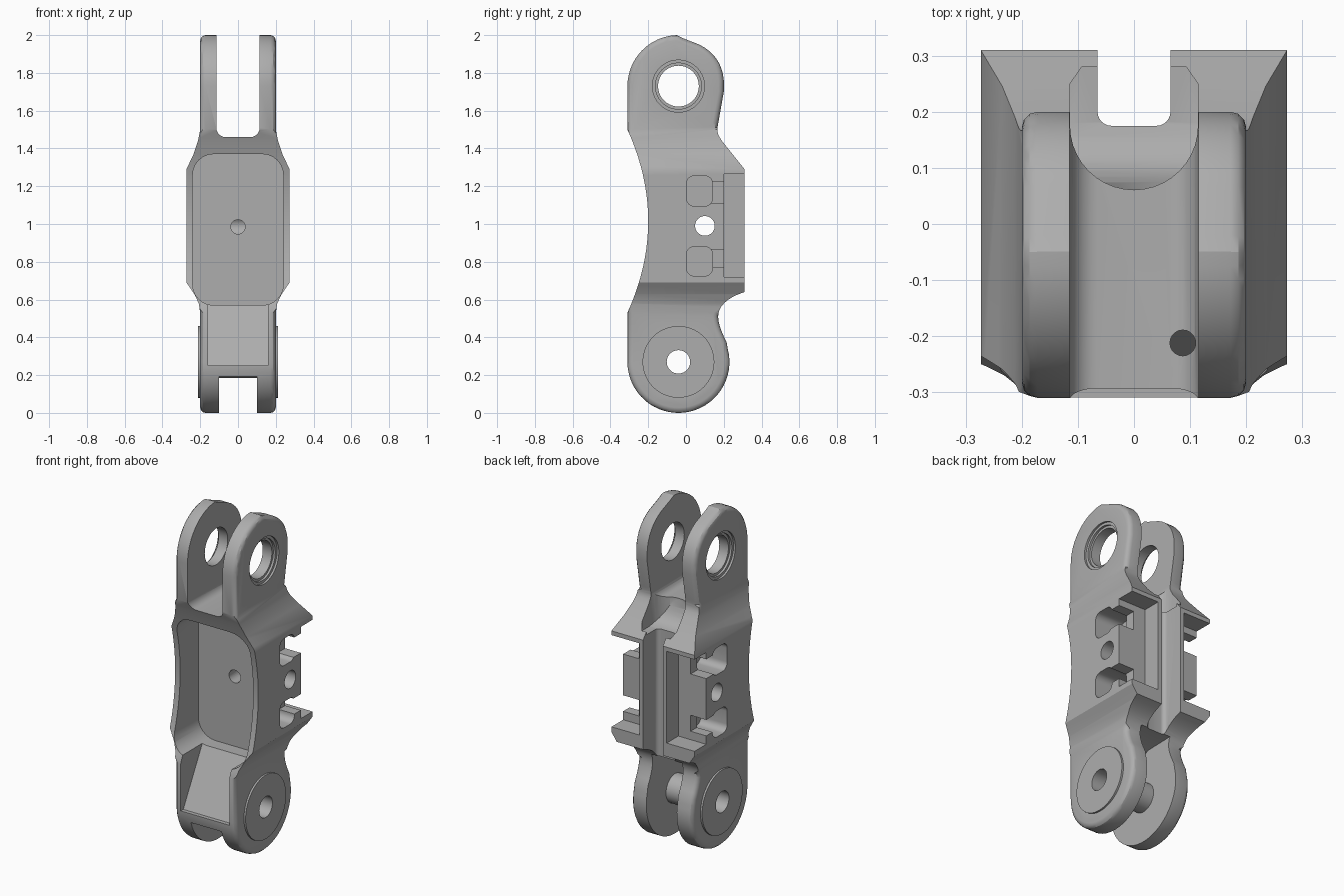
import bpy, bmesh, math
from mathutils import Vector

if "Cube" in bpy.data.objects:
    bpy.data.objects.remove(bpy.data.objects["Cube"])

grey = bpy.data.materials.new("plain grey")
grey.diffuse_color = (0.42, 0.42, 0.42, 1)
grey.use_nodes = True
grey.node_tree.nodes["Principled BSDF"].inputs["Base Color"].default_value = grey.diffuse_color


def prism(name, pts, axis, a, b):
    """Extrude a 2D outline along an axis from a to b."""
    def place(p, d):
        return {'x': (d, p[0], p[1]), 'y': (p[0], d, p[1]), 'z': (p[0], p[1], d)}[axis]
    bm = bmesh.new()
    lo = [bm.verts.new(place(p, a)) for p in pts]
    hi = [bm.verts.new(place(p, b)) for p in pts]
    bm.faces.new(lo)
    bm.faces.new(hi)
    n = len(pts)
    for i in range(n):
        bm.faces.new((lo[i], lo[(i + 1) % n], hi[(i + 1) % n], hi[i]))
    bmesh.ops.recalc_face_normals(bm, faces=bm.faces)
    me = bpy.data.meshes.new(name)
    bm.to_mesh(me)
    bm.free()
    me.materials.append(grey)
    ob = bpy.data.objects.new(name, me)
    bpy.context.collection.objects.link(ob)
    return ob


def arc(cx, cy, r, a0, a1, n=16):
    return [(cx + r * math.cos(math.radians(a0 + (a1 - a0) * i / n)),
             cy + r * math.sin(math.radians(a0 + (a1 - a0) * i / n))) for i in range(n + 1)]


def circle(cx, cy, r, n=40):
    return arc(cx, cy, r, 0, 360, n)[:-1]


def curve(p0, p1, p2, n=10):
    """Quadratic curve through two ends with one control point."""
    p0, p1, p2 = Vector(p0), Vector(p1), Vector(p2)
    return [tuple(p0 * (1 - t) ** 2 + p1 * 2 * t * (1 - t) + p2 * t * t)
            for t in (i / n for i in range(n + 1))]


def round_rect(x0, x1, y0, y1, r, n=6):
    return (arc(x1 - r, y1 - r, r, 0, 90, n) + arc(x0 + r, y1 - r, r, 90, 180, n)
            + arc(x0 + r, y0 + r, r, 180, 270, n) + arc(x1 - r, y0 + r, r, 270, 360, n))


def combine(target, tool, op):
    m = target.modifiers.new("combine", 'BOOLEAN')
    m.operation, m.solver, m.object = op, 'EXACT', tool
    bpy.context.view_layer.objects.active = target
    bpy.ops.object.modifier_apply(modifier=m.name)
    bpy.data.objects.remove(tool)


def cut(pts, axis, a, b):
    combine(body, prism("cutter", pts, axis, a, b), 'DIFFERENCE')


def cut_both(pts, a, b):
    cut(pts, 'x', a, b)
    cut(pts, 'x', -b, -a)


PY, LOW, TOP = -0.04, 0.27, 1.73      # pivot positions

# body: side outline crossed with front outline
side = arc(PY, LOW, 0.27, 180, 375, 32)
side += curve((0.215, 0.375), (0.17, 0.46), (0.17, 0.51), 5)
side += curve((0.175, 0.54), (0.2, 0.605), (0.31, 0.64), 6)
side += [(0.31, 1.29), (0.19, 1.44)]
side += curve((0.175, 1.465), (0.16, 1.49), (0.17, 1.53), 4)
side += [(0.2, 1.70)]
side += curve((0.2, 1.76), (0.19, 1.89), (0.07, 1.95), 8)
side += [(-0.02, 1.985)]
side += arc(PY, TOP, 0.27, 92, 180, 16)
side += curve((-0.31, 1.5), (-0.09, 1.015), (-0.31, 0.53), 20)
body = prism("link_body", side, 'x', -0.4, 0.4)

half = [(0.2, -0.1), (0.2, 0.53), (0.208, 0.58), (0.232, 0.63), (0.273, 0.69),
        (0.273, 1.29), (0.235, 1.37), (0.212, 1.44), (0.2, 1.5), (0.2, 2.1)]
front = half + [(-x, z) for x, z in reversed(half)]
combine(body, prism("front_outline", front, 'y', -0.5, 0.5), 'INTERSECT')

# rounded rims on the lugs
bm = bmesh.new()
bm.from_mesh(body.data)
bmesh.ops.remove_doubles(bm, verts=bm.verts, dist=0.0005)
rim = [e for e in bm.edges if len(e.link_faces) == 2
       and all(abs(abs(v.co.x) - 0.2) < 0.001 for v in e.verts)
       and (all(v.co.z > 1.499 for v in e.verts) or all(v.co.z < 0.531 for v in e.verts))
       and e.calc_face_angle(0) > 0.8]
bmesh.ops.bevel(bm, geom=rim, offset=0.028, segments=3, profile=0.5, affect='EDGES')
bm.to_mesh(body.data)
bm.free()

# upper fork gap, with a saddle that drops into the rear slot
cut(round_rect(-0.115, 0.115, 1.46, 2.3, 0.05), 'y', -0.5, 0.5)
saddle = [(0.02, 1.6), (0.06, 1.455)] + curve((0.075, 1.41), (0.1, 1.32), (0.18, 1.31), 6)
saddle += [(0.28, 1.31), (0.28, 1.6)]
scoop = prism("scoop", saddle, 'x', -0.2, 0.2)
plan = arc(0, 0.175, 0.114, 180, 360, 20) + [(0.114, 0.25), (0.065, 0.32),
                                            (-0.065, 0.32), (-0.114, 0.25)]
combine(scoop, prism("scoop_plan", plan, 'z', 1.2, 1.8), 'INTERSECT')
combine(body, scoop, 'DIFFERENCE')

# lower fork gap
cut([(-0.4, -0.1), (-0.4, 0.18), (-0.235, 0.2), (-0.2, 0.27), (-0.06, 0.52),
     (0.0, 0.55), (0.4, 0.56), (0.4, -0.1)], 'x', -0.1, 0.1)

# rear vertical slot
cut(round_rect(-0.065, 0.065, 0.175, 0.5, 0.025), 'z', 0.4, 1.6)

# front pocket and sloping recess below it
cut(round_rect(-0.24, 0.24, 0.57, 1.37, 0.11), 'y', -0.5, -0.03)
cut([(-0.4, 0.25), (-0.285, 0.25), (-0.1, 0.585), (-0.1, 0.62), (-0.4, 0.62)],
    'x', -0.16, 0.16)
cut(circle(0, 0.985, 0.038, 24), 'y', -0.1, 0.08)
cut(circle(0.087, -0.212, 0.023, 20), 'z', 1.3, 1.6)

# side pockets: rear corner notch, rounded slots, shallow step
cut_both([(0.2, 0.72), (0.4, 0.72), (0.4, 1.265), (0.2, 1.265)], 0.09, 0.4)
for z0, z1, s0, s1 in ((1.095, 1.255, 1.11, 1.225), (0.725, 0.88, 0.77, 0.865)):
    cut_both(round_rect(0.003, 0.14, z0, z1, 0.04), 0.1, 0.4)
    cut_both([(0.13, s0), (0.25, s0), (0.25, s1), (0.13, s1)], 0.17, 0.4)
cut(circle(0.1, 0.99, 0.052), 'x', -0.5, 0.5)

# upper pivot holes with stepped rims
cut(circle(PY, TOP, 0.108), 'x', -0.5, 0.5)
cut_both(circle(PY, TOP, 0.138), 0.188, 0.4)
cut_both(circle(PY, TOP, 0.122), 0.175, 0.4)

# lower pivot: axle sleeve and outer discs, bored through
combine(body, prism("sleeve", circle(PY, LOW, 0.085), 'x', -0.15, 0.15), 'UNION')
for s in (-1, 1):
    disc = prism("disc", circle(PY, LOW, 0.19, 56), 'x',
                 *sorted((s * 0.15, s * 0.211)))
    combine(body, disc, 'UNION')
cut(circle(PY, LOW, 0.062), 'x', -0.5, 0.5)

# smooth curves, sharp edges
for o in bpy.context.selected_objects:
    o.select_set(False)
body.select_set(True)
bpy.context.view_layer.objects.active = body
bpy.ops.object.shade_smooth_by_angle(angle=math.radians(30))
